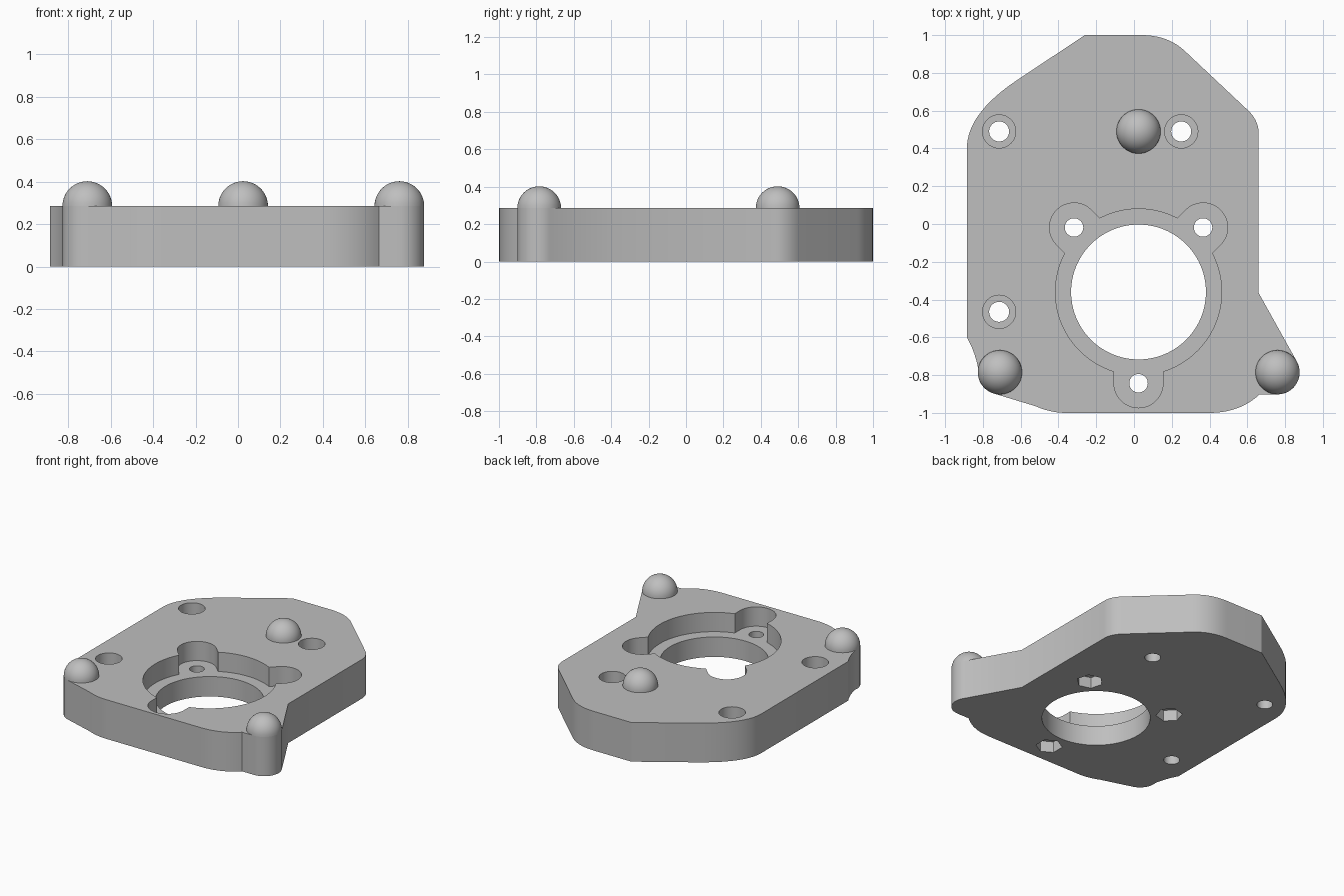
import bpy, bmesh
from math import cos, sin, asin, radians, degrees
from mathutils import Vector

if "Cube" in bpy.data.objects:
    bpy.data.objects.remove(bpy.data.objects["Cube"], do_unlink=True)

TOP = 0.285            # plate thickness
FLOOR = 0.145          # floor of recess and counterbores
BALL = 0.117           # foot ball radius
BORE = (0.024, -0.36)  # centre of the large bore
LOBE_DIST, LOBE_R, RECESS_R = 0.483, 0.13, 0.44
LOBE_ANGLES = (45, 135, 270)
FEET = {"right_foot": (-0.71, -0.785), "left_foot": (0.76, -0.785), "back_foot": (0.024, 0.49)}

grey = bpy.data.materials.new("plain grey")
grey.use_nodes = True
colour = (0.52, 0.52, 0.52, 1)
grey.diffuse_color = colour
grey.node_tree.nodes["Principled BSDF"].inputs["Base Color"].default_value = colour


def arc(centre, r, a0, a1, n=16):
    angles = [radians(a0 + (a1 - a0) * i / n) for i in range(n + 1)]
    return [(centre[0] + r * cos(a), centre[1] + r * sin(a)) for a in angles]


def circle(centre, r, n=64, start=0):
    return arc(centre, r, start, start + 360, n)[:-1]


def curve(p, c, q, n=10):
    p, c, q = Vector(p), Vector(c), Vector(q)
    steps = [i / n for i in range(n + 1)]
    return [tuple(p * (1 - t) ** 2 + c * 2 * t * (1 - t) + q * t * t) for t in steps]


def add_object(name, bm):
    bmesh.ops.recalc_face_normals(bm, faces=bm.faces)
    mesh = bpy.data.meshes.new(name)
    bm.to_mesh(mesh)
    bm.free()
    mesh.materials.append(grey)
    obj = bpy.data.objects.new(name, mesh)
    bpy.context.collection.objects.link(obj)
    return obj


def prism(name, outline, z0, z1):
    bm = bmesh.new()
    face = bm.faces.new([bm.verts.new((x, y, z0)) for x, y in outline])
    top = bmesh.ops.extrude_face_region(bm, geom=[face])["geom"]
    verts = [v for v in top if isinstance(v, bmesh.types.BMVert)]
    bmesh.ops.translate(bm, verts=verts, vec=(0, 0, z1 - z0))
    return add_object(name, bm)


def activate(obj):
    bpy.ops.object.select_all(action="DESELECT")
    obj.select_set(True)
    bpy.context.view_layer.objects.active = obj


def cut(target, outline, z0, z1):
    cutter = prism("cutter", outline, z0, z1)
    cutter.hide_render = True
    mod = target.modifiers.new("cut", "BOOLEAN")
    mod.operation, mod.solver, mod.object = "DIFFERENCE", "EXACT", cutter
    activate(target)
    bpy.ops.object.modifier_apply(modifier=mod.name)
    bpy.data.objects.remove(cutter, do_unlink=True)


# Plate outline, clockwise from the back edge
outline = [(-0.26, 1.0)]
outline += curve((0.04, 1.0), (0.18, 1.0), (0.27, 0.915))
outline += curve((0.60, 0.605), (0.66, 0.55), (0.66, 0.48))
outline += [(0.66, -0.365)]
outline += arc(FEET["left_foot"], BALL, 30, -90)
outline += curve((0.665, -0.902), (0.56, -1.0), (0.40, -1.0))
outline += curve((-0.36, -1.0), (-0.44, -1.0), (-0.52, -0.965))
outline += arc(FEET["right_foot"], BALL, 255, 170)
outline += curve((-0.83, -0.74), (-0.85, -0.66), (-0.885, -0.60))
outline += curve((-0.885, 0.40), (-0.885, 0.587), (-0.61, 0.768))
plate = prism("base_plate", outline, 0, TOP)

# Lobed recess around the bore
half = degrees(asin(LOBE_R / RECESS_R))
recess, lobes = [], []
for a, following in zip(LOBE_ANGLES, (135, 270, 405)):
    lobe = (BORE[0] + LOBE_DIST * cos(radians(a)), BORE[1] + LOBE_DIST * sin(radians(a)))
    lobes.append((lobe, a))
    recess += arc(lobe, LOBE_R, a - 90, a + 90, 24)
    recess += arc(BORE, RECESS_R, a + half, following - half, 28)
cut(plate, recess, FLOOR, 1)
cut(plate, circle(BORE, 0.357, 96), -1, 1)

# Screw holes with hexagonal nut pockets underneath
for lobe, a in lobes:
    cut(plate, circle(lobe, 0.049, 32), -1, 1)
    cut(plate, circle(lobe, 0.088, 6, a), -1, 0.08)

# Counterbored mounting holes
for hole in ((-0.714, 0.49), (0.25, 0.49), (-0.714, -0.465)):
    cut(plate, circle(hole, 0.053, 32), -1, 1)
    cut(plate, circle(hole, 0.088, 40), FLOOR, 1)

# Domed feet on the top face
parts = [plate]
for name, (x, y) in FEET.items():
    bm = bmesh.new()
    bmesh.ops.create_uvsphere(bm, u_segments=48, v_segments=24, radius=BALL)
    bmesh.ops.bisect_plane(bm, geom=bm.verts[:] + bm.edges[:] + bm.faces[:], dist=0.0001,
                           plane_co=(0, 0, 0), plane_no=(0, 0, 1), clear_inner=True)
    dome = add_object(name, bm)
    dome.location = (x, y, TOP)
    parts.append(dome)

for obj in parts:
    activate(obj)
    bpy.ops.object.shade_smooth_by_angle(angle=radians(30))
